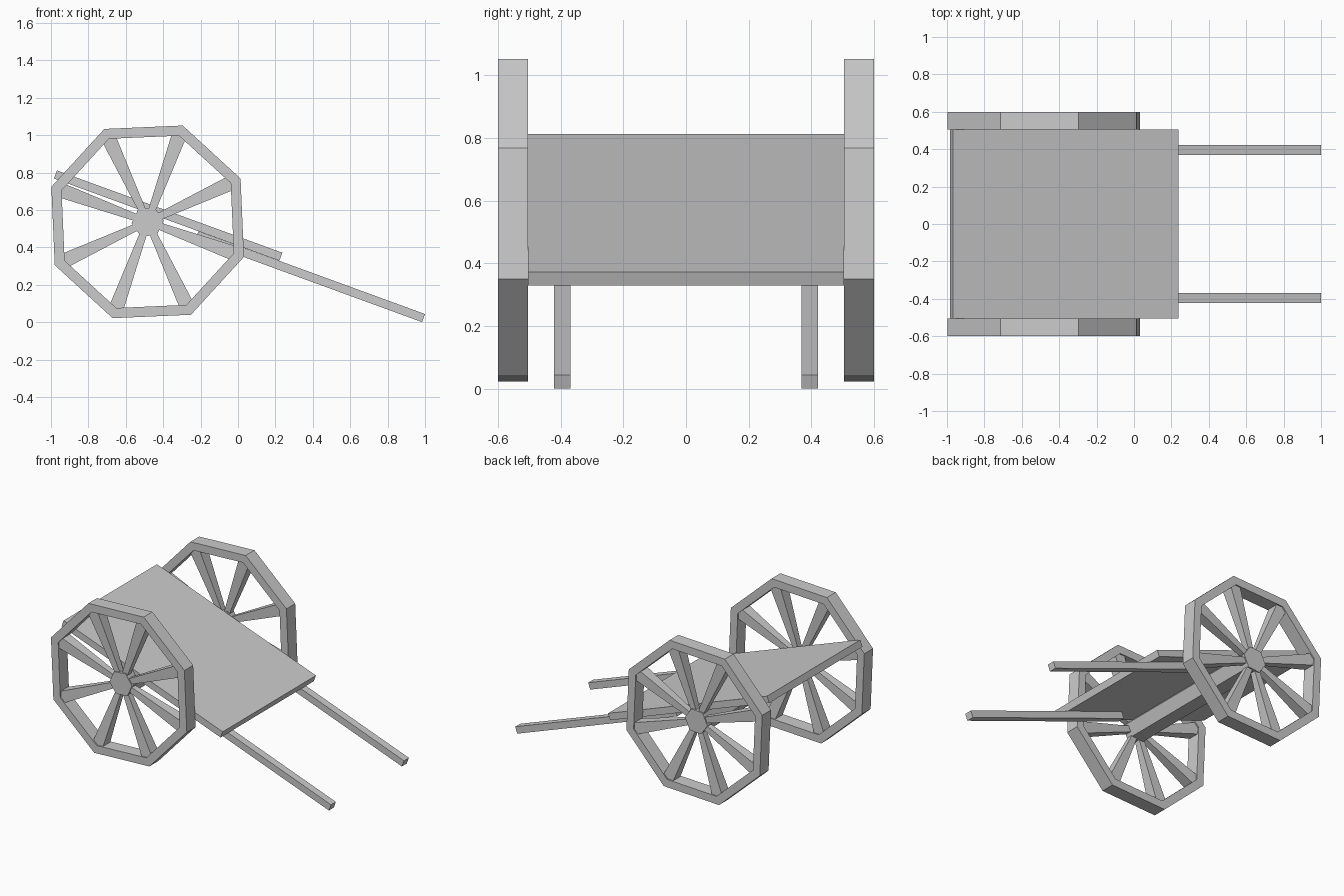
import bpy, bmesh
from math import radians, sin, cos, pi
from mathutils import Matrix, Vector

cube = bpy.data.objects.get("Cube")
if cube:
    bpy.data.objects.remove(cube)

GREY = (0.6, 0.6, 0.6, 1.0)
mat = bpy.data.materials.new("plain grey")
mat.use_nodes = True
mat.diffuse_color = GREY
mat.node_tree.nodes["Principled BSDF"].inputs["Base Color"].default_value = GREY

HUB = Vector((-0.483, 0, 0.537))    # wheel centre, seen from the side
WHEEL_Y, WHEEL_W = 0.5525, 0.095
SLOPE = radians(20.06)              # tilt of the deck and shafts
TURN = radians(25)                  # rotation of the wheels


def finish(name, bm):
    bmesh.ops.recalc_face_normals(bm, faces=bm.faces)
    mesh = bpy.data.meshes.new(name)
    bm.to_mesh(mesh)
    bm.free()
    mesh.materials.append(mat)
    obj = bpy.data.objects.new(name, mesh)
    bpy.context.collection.objects.link(obj)
    return obj


def polar(r, a, y):
    return HUB + Vector((r * cos(a), y, r * sin(a)))


def sloped_board(name, front_top, length, width, thick, y=0):
    """Board running back and up the slope from its front top edge."""
    bm = bmesh.new()
    bmesh.ops.create_cube(bm, size=1)
    bmesh.ops.scale(bm, vec=(length, width, thick), verts=bm.verts)
    bmesh.ops.translate(bm, vec=(-length / 2, 0, -thick / 2), verts=bm.verts)
    bmesh.ops.rotate(bm, matrix=Matrix.Rotation(SLOPE, 3, 'Y'), verts=bm.verts)
    bmesh.ops.translate(bm, vec=(front_top[0], y, front_top[1]), verts=bm.verts)
    return finish(name, bm)


def rim(name, y, outer=0.548, inner=0.49, sides=8):
    bm = bmesh.new()
    loops = []
    for i in range(sides):
        a = TURN + i * 2 * pi / sides
        loops.append([bm.verts.new(polar(r, a, y + s * WHEEL_W / 2))
                      for r, s in ((outer, -1), (outer, 1), (inner, 1), (inner, -1))])
    for i in range(sides):
        p, q = loops[i], loops[(i + 1) % sides]
        for k in range(4):
            n = (k + 1) % 4
            bm.faces.new((p[k], p[n], q[n], q[k]))
    return finish(name, bm)


def spokes(name, y, count=8):
    """Square spokes that widen from the hub to the rim corners."""
    bm = bmesh.new()
    for i in range(count):
        made = bmesh.ops.create_cone(
            bm, cap_ends=True, segments=4, radius1=0.026, radius2=0.056, depth=0.45,
            matrix=Matrix.Translation(HUB + Vector((0, y, 0)))
            @ Matrix.Rotation(pi / 2 - TURN - i * 2 * pi / count, 4, 'Y')
            @ Matrix.Translation((0, 0, 0.27)) @ Matrix.Rotation(pi / 4, 4, 'Z'))
    return finish(name, bm)


# Tilted deck
sloped_board("deck", (0.237, 0.372), 1.283, 1.01, 0.046)

# Wheels and pulling shafts
for side, s in (("left", 1), ("right", -1)):
    sloped_board(side + "_shaft", (1.0, 0.044), 1.29, 0.053, 0.046, s * 0.395)
for side, s in (("back", 1), ("front", -1)):
    rim(side + "_wheel_rim", s * WHEEL_Y)
    spokes(side + "_wheel_spokes", s * WHEEL_Y)

# Six-sided axle whose ends form the hubs
bm = bmesh.new()
ends = [[bm.verts.new(polar(0.086, radians(5) + i * pi / 3, y)) for i in range(6)]
        for y in (-0.58, 0.58)]
for i in range(6):
    j = (i + 1) % 6
    bm.faces.new((ends[0][i], ends[0][j], ends[1][j], ends[1][i]))
for loop in ends:
    bm.faces.new(loop)
finish("axle", bm)
